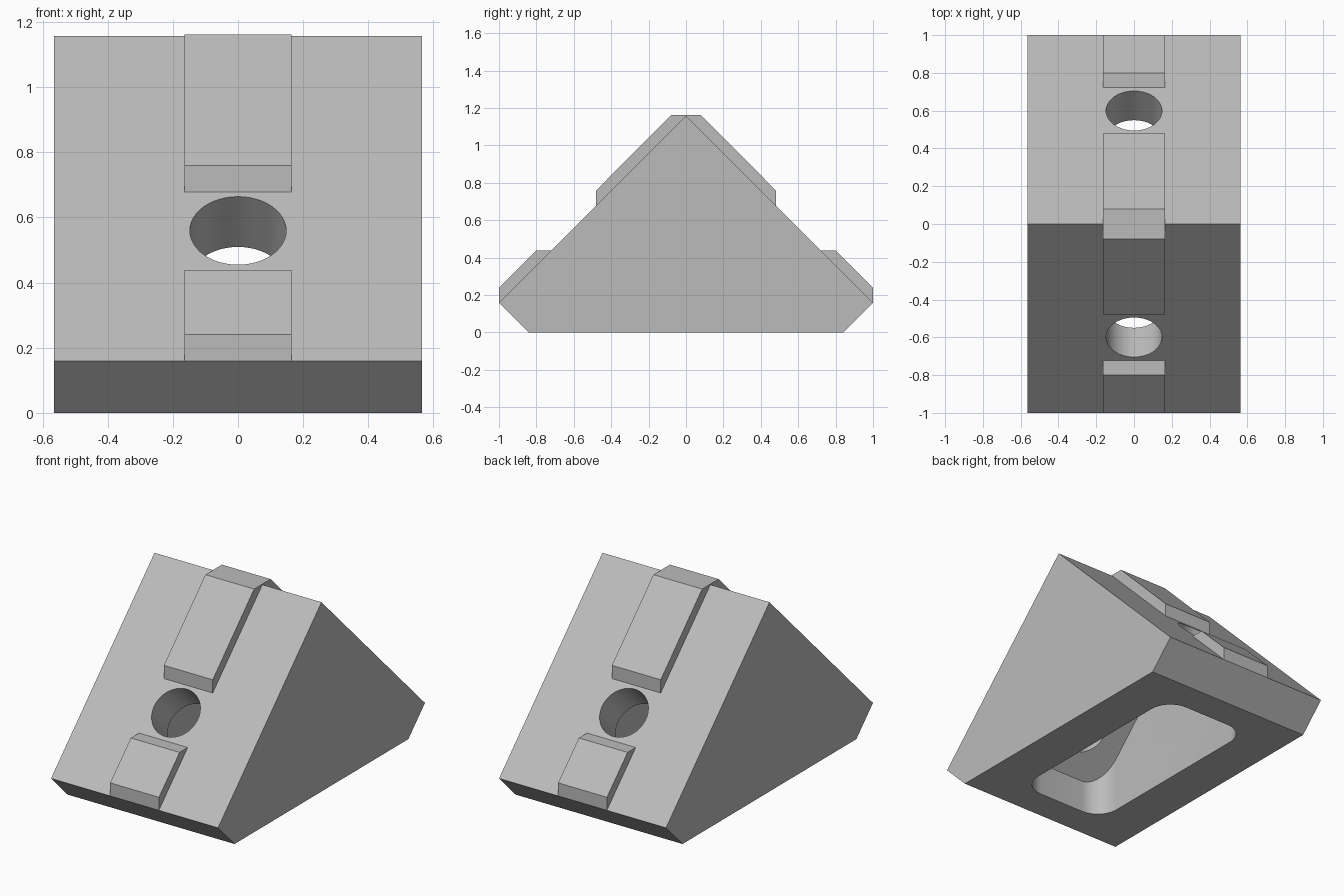
import bpy, bmesh
from math import pi, sin, cos, radians
from mathutils import Vector, Matrix

cube = bpy.data.objects.get("Cube")
if cube:
    bpy.data.objects.remove(cube, do_unlink=True)

grey = bpy.data.materials.new("light grey metal")
grey.use_nodes = True
colour = (0.5, 0.5, 0.5, 1)
grey.diffuse_color = colour
grey.node_tree.nodes["Principled BSDF"].inputs["Base Color"].default_value = colour


def finish(name, bm):
    bmesh.ops.recalc_face_normals(bm, faces=bm.faces[:])
    mesh = bpy.data.meshes.new(name)
    bm.to_mesh(mesh)
    bm.free()
    mesh.materials.append(grey)
    obj = bpy.data.objects.new(name, mesh)
    bpy.context.collection.objects.link(obj)
    return obj


def extrude(name, points, direction):
    """Solid from a flat outline swept along a vector."""
    bm = bmesh.new()
    face = bm.faces.new([bm.verts.new(p) for p in points])
    swept = bmesh.ops.extrude_face_region(bm, geom=[face])["geom"]
    verts = [g for g in swept if isinstance(g, bmesh.types.BMVert)]
    bmesh.ops.translate(bm, verts=verts, vec=Vector(direction))
    return finish(name, bm)


def side_profile(name, half_width, yz):
    return extrude(name, [(-half_width, y, z) for y, z in yz], (2 * half_width, 0, 0))


def boolean(target, tool, operation):
    """Apply a boolean and discard the tool."""
    tool.hide_render = True
    mod = target.modifiers.new(operation.lower(), 'BOOLEAN')
    mod.operation, mod.object, mod.solver = operation, tool, 'EXACT'
    bpy.ops.object.select_all(action='DESELECT')
    bpy.context.view_layer.objects.active = target
    target.select_set(True)
    bpy.ops.object.modifier_apply(modifier=mod.name)
    bpy.data.objects.remove(tool, do_unlink=True)


# Main wedge with chamfered feet
apex = 1.158
body = side_profile("bracket_body", 0.565,
                    [(-1, 0.16), (-0.84, 0), (0.84, 0), (1, 0.16), (0, apex)])

# Rounded pocket from below, with a roof parallel to the two slopes
half_x, half_y, radius, steps = 0.295, 0.65, 0.14, 10
outline = []
for quarter, (sx, sy) in enumerate([(1, 1), (-1, 1), (-1, -1), (1, -1)]):
    for i in range(steps + 1):
        a = (quarter + i / steps) * pi / 2
        outline.append((sx * (half_x - radius) + radius * cos(a),
                        sy * (half_y - radius) + radius * sin(a), -0.2))
pocket = extrude("pocket_cutter", outline, (0, 0, 1.4))
ridge = 0.85
roof = side_profile("pocket_roof", 0.5,
                    [(-0.9, -0.1), (0.9, -0.1), (0.9, ridge - 0.9), (0, ridge), (-0.9, ridge - 0.9)])
boolean(pocket, roof, 'INTERSECT')
boolean(body, pocket, 'DIFFERENCE')

# Bolt holes square to each slope
for side in (-1, 1):
    bm = bmesh.new()
    bmesh.ops.create_cone(bm, cap_ends=True, segments=48, radius1=0.148, radius2=0.148, depth=0.6,
                          matrix=Matrix.Translation((0, side * 0.6, 0.56))
                          @ Matrix.Rotation(radians(-45 * side), 4, 'X'))
    boolean(body, finish("hole_cutter", bm), 'DIFFERENCE')

bpy.context.view_layer.objects.active = body
body.select_set(True)
bpy.ops.object.shade_smooth_by_angle(angle=radians(30))

# Raised locating key folded over the ridge
top = 1.162
side_profile("ridge_key", 0.165,
             [(-0.48, 0.65), (-0.48, 0.76), (-0.08, top), (0.08, top),
              (0.48, 0.76), (0.48, 0.65), (0, 1.1)])

# Short keys at the foot of each slope
for name, side in (("front_foot_key", -1), ("back_foot_key", 1)):
    side_profile(name, 0.165, [(side * y, z) for y, z in
                 [(1, 0.16), (1, 0.24), (0.8, 0.438), (0.72, 0.438), (0.7, 0.42), (0.96, 0.15)]])
